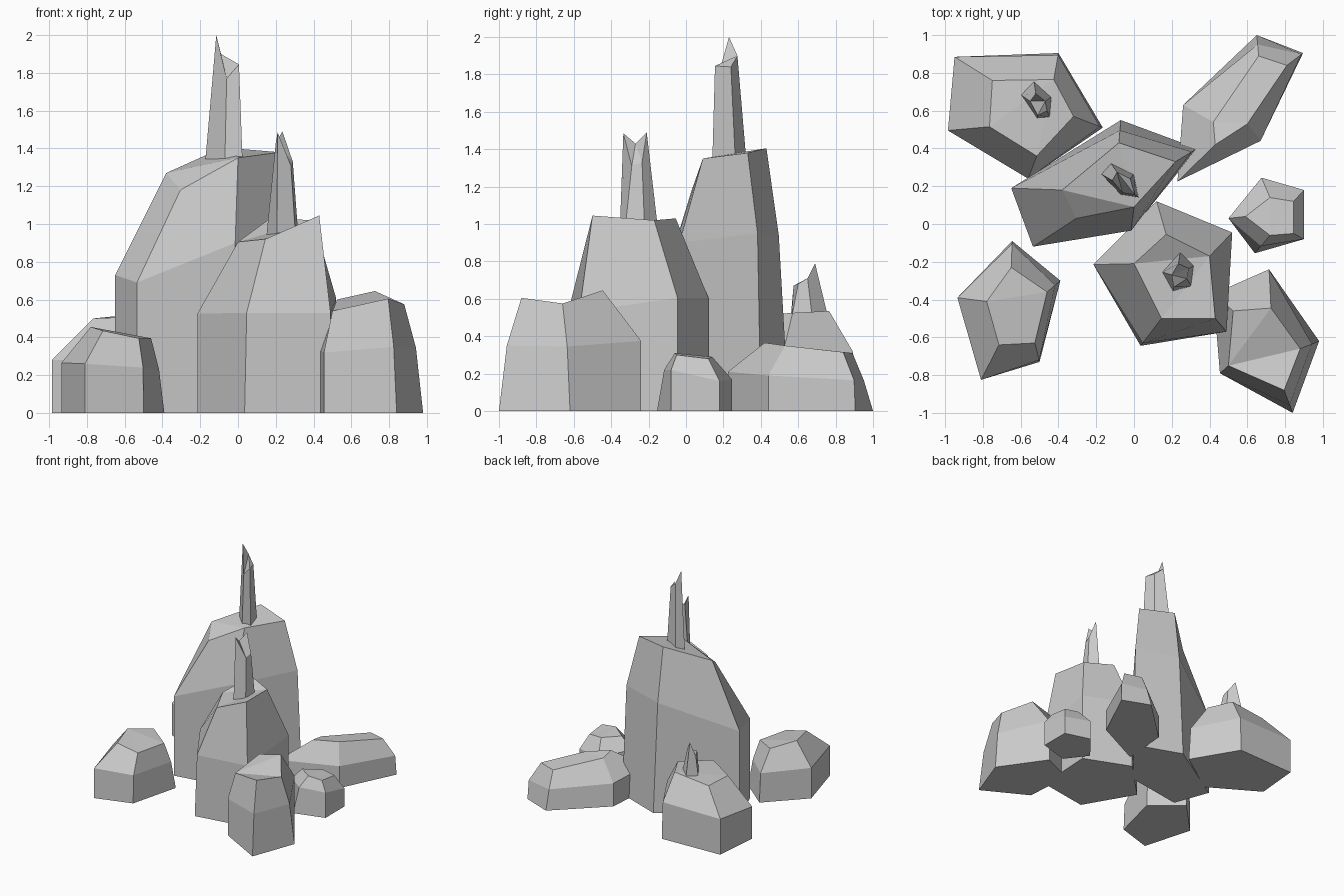
import bpy, bmesh
from mathutils import Vector


def loft(name, rings):
    """Skin a stack of equal-sided rings and cap both ends, flat shaded."""
    bm = bmesh.new()
    loops = [[bm.verts.new(p) for p in ring] for ring in rings]
    n = len(loops[0])
    for low, high in zip(loops, loops[1:]):
        for i in range(n):
            j = (i + 1) % n
            bm.faces.new((low[i], low[j], high[j], high[i]))
    caps = [bm.faces.new(loops[0]), bm.faces.new(loops[-1])]
    bmesh.ops.recalc_face_normals(bm, faces=bm.faces)
    bmesh.ops.triangulate(bm, faces=caps[1:])
    mesh = bpy.data.meshes.new(name)
    bm.to_mesh(mesh)
    bm.free()
    bpy.context.collection.objects.link(bpy.data.objects.new(name, mesh))


def rock(name, base, shoulder, lean, top):
    """Five-sided boulder: outline, shoulder heights, inward lean per corner, crown."""
    foot = [Vector((x, y, 0)) for x, y in base]
    crown = [Vector(p) for p in top]
    mid = []
    for f, c, z, t in zip(foot, crown, shoulder, lean):
        m = f.lerp(c, t)
        m.z = z
        mid.append(m)
    loft(name, [foot, mid, crown])


def spire(name, z, base, top):
    """Thin jagged shard standing on a boulder."""
    loft(name, [[(x, y, z) for x, y in base], top])


# Tall central boulder
rock("tall_boulder",
     [(-.65, .19), (-.535, -.12), (-.015, -.035), (.335, .4), (-.07, .55)],
     [.73, .69, .9, .95, .94], [0, 0, 0, .25, .45],
     [(-.38, .18, 1.27), (-.305, .03, 1.18), (0, .09, 1.35),
      (.22, .33, 1.38), (-.08, .43, 1.405)])

# Front boulder
rock("front_boulder",
     [(-.215, -.215), (.035, -.645), (.49, -.57), (.52, -.045), (.12, .12)],
     [.525, .53, .53, .605, .605], [0, .1, 0, 0, 0],
     [(0, -.21, .905), (.145, -.5, .92), (.43, -.5, 1.045),
      (.4, -.17, 1.02), (.17, -.055, 1.03)])

# Low boulders around the outside
rock("back_left_boulder",
     [(-.985, .495), (-.95, .885), (-.4, .905), (-.165, .51), (-.56, .24)],
     [.28, .31, .315, .3, .28], [0, 0, .08, .1, 0],
     [(-.765, .515, .5), (-.75, .76, .5), (-.425, .765, .535),
      (-.32, .57, .525), (-.515, .36, .51)])

rock("front_left_boulder",
     [(-.645, -.09), (-.39, -.3), (-.5, -.73), (-.81, -.825), (-.935, -.39)],
     [.25, .23, .24, .26, .265], [.1, .4, .1, 0, 0],
     [(-.65, -.23, .42), (-.46, -.36, .395), (-.525, -.63, .395),
      (-.715, -.64, .435), (-.78, -.41, .455)])

rock("front_right_boulder",
     [(.715, -.24), (.98, -.62), (.84, -1), (.455, -.79), (.42, -.37)],
     [.375, .345, .35, .32, .33], [0, .38, .35, 0, 0],
     [(.725, -.445, .645), (.88, -.66, .575), (.795, -.88, .605),
      (.5, -.75, .54), (.525, -.46, .6)])

rock("right_pebble",
     [(.675, .245), (.9, .18), (.9, -.08), (.64, -.155), (.5, .03)],
     [.17, .16, .22, .22, .2], [0, 0, 0, .4, 0],
     [(.72, .14, .29), (.845, .12, .28), (.845, -.05, .3),
      (.72, -.06, .31), (.59, .04, .3)])

rock("back_right_boulder",
     [(.65, 1), (.895, .905), (.67, .44), (.23, .225), (.26, .63)],
     [.165, .165, .19, .21, .2], [.45, .1, 0, 0, 0],
     [(.66, .89, .31), (.81, .84, .315), (.6, .53, .35),
      (.43, .42, .365), (.42, .54, .345)])

# Jagged spires on three of the boulders
spire("tall_spire", 1.31,
      [(-.175, .265), (-.125, .325), (0, .265), (.025, .14), (-.07, .155)],
      [(-.115, .23, 2), (-.09, .275, 1.9), (-.02, .24, 1.84),
       (.005, .155, 1.845), (-.06, .165, 1.77)])

spire("front_spire", .93,
      [(.15, -.255), (.245, -.145), (.32, -.22), (.305, -.33), (.205, -.355)],
      [(.2, -.27, 1.43), (.235, -.21, 1.49), (.29, -.235, 1.33),
       (.28, -.29, 1.31), (.21, -.335, 1.485)])

spire("back_left_spire", .5,
      [(-.6, .685), (-.53, .76), (-.435, .675), (-.445, .565), (-.515, .56)],
      [(-.55, .65, .66), (-.52, .69, .79), (-.47, .65, .71),
       (-.46, .6, .68), (-.51, .575, .67)])
